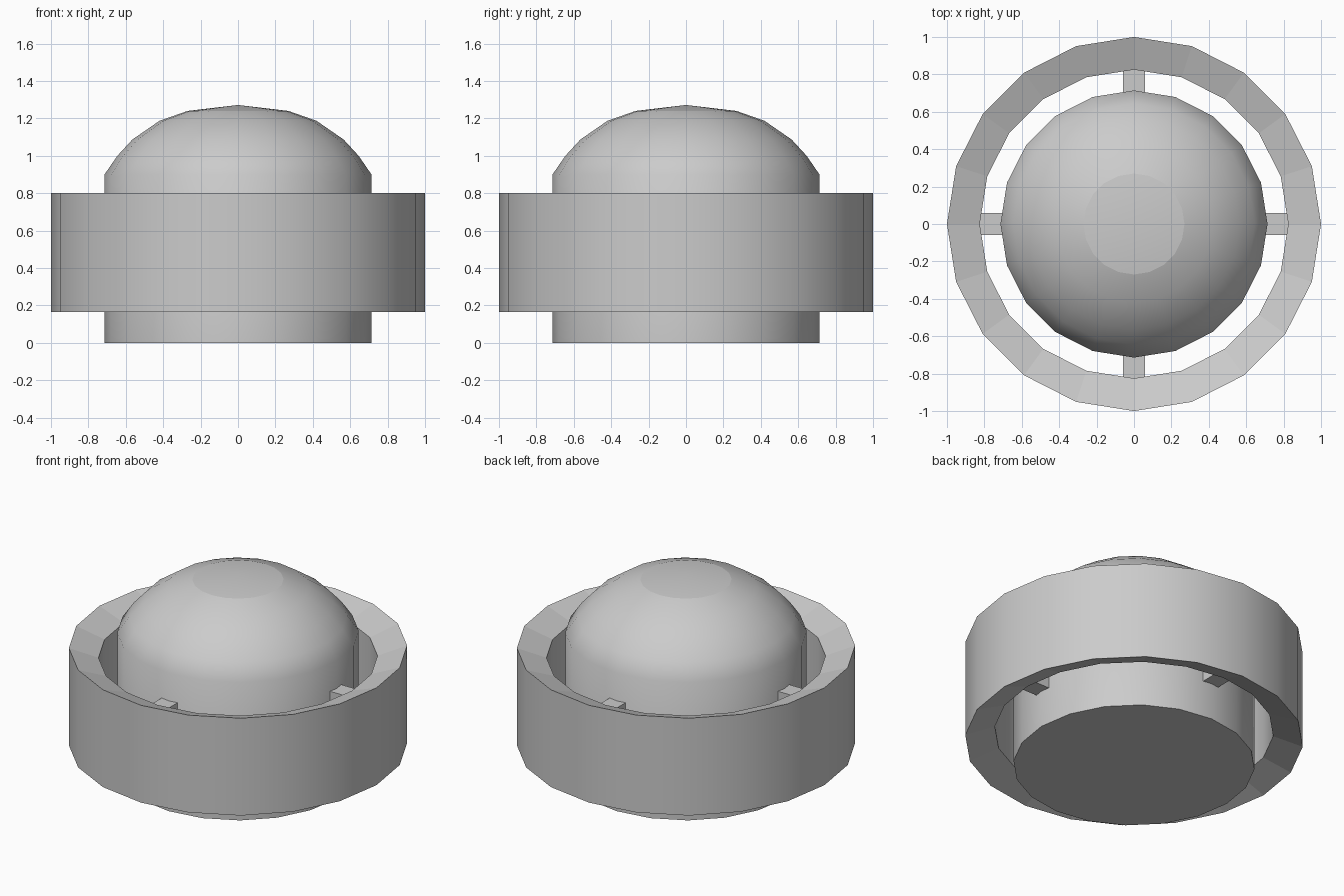
import bpy, bmesh, math

if "Cube" in bpy.data.objects:
    bpy.data.objects.remove(bpy.data.objects["Cube"])

SIDES = 20


def lathe(name, profile, closed=False, flat_bands=(), sharp_rings=()):
    """Spin (radius, z) points about z; radius 0 makes a pole."""
    bm = bmesh.new()
    rings = []
    for r, z in profile:
        if r == 0:
            rings.append([bm.verts.new((0, 0, z))] * SIDES)
        else:
            rings.append([bm.verts.new((r * math.cos(2 * math.pi * i / SIDES),
                                        r * math.sin(2 * math.pi * i / SIDES), z))
                          for i in range(SIDES)])
    flat = []
    count = len(rings) if closed else len(rings) - 1
    for k in range(count):
        a, b = rings[k], rings[(k + 1) % len(rings)]
        for i in range(SIDES):
            j = (i + 1) % SIDES
            face = bm.faces.new(dict.fromkeys((a[i], a[j], b[j], b[i])))
            if k in flat_bands:
                flat.append(face)
    if not closed and profile[0][0] > 0:
        bm.faces.new(rings[0][::-1])
    bmesh.ops.recalc_face_normals(bm, faces=bm.faces)
    bm.faces.index_update()
    bm.edges.ensure_lookup_table()
    flat_ids = [f.index for f in flat]
    mesh = bpy.data.meshes.new(name)
    bm.edges.index_update()
    sharp_ids = [bm.edges.get((rings[k][i], rings[k][(i + 1) % SIDES])).index
                 for k in sharp_rings for i in range(SIDES)]
    bm.to_mesh(mesh)
    bm.free()
    obj = bpy.data.objects.new(name, mesh)
    bpy.context.collection.objects.link(obj)
    mesh.shade_smooth()
    mesh.set_sharp_from_angle(angle=math.radians(42))
    for i in flat_ids:
        mesh.polygons[i].use_smooth = False
    for i in sharp_ids:
        mesh.edges[i].use_edge_sharp = True
    return obj


# Domed central body with a shallow cap
lathe("domed_core", [(0.714, 0), (0.714, 0.90), (0.645, 1.0), (0.565, 1.087),
                     (0.42, 1.187), (0.27, 1.24), (0, 1.272)], sharp_rings=(5,))

# Outer collar, its rims sloping in towards the core
lathe("outer_ring", [(1.0, 0.165), (1.0, 0.80), (0.825, 0.735), (0.825, 0.23)],
      closed=True, flat_bands=(1, 3))

# Four struts joining the core to the collar
for n in range(4):
    angle = n * math.pi / 2
    bpy.ops.mesh.primitive_cube_add(size=1, location=(0.77 * math.cos(angle),
                                                      0.77 * math.sin(angle), 0.48),
                                    rotation=(0, 0, angle))
    strut = bpy.context.object
    strut.name = f"strut_{n + 1}"
    strut.scale = (0.16, 0.115, 0.48)
